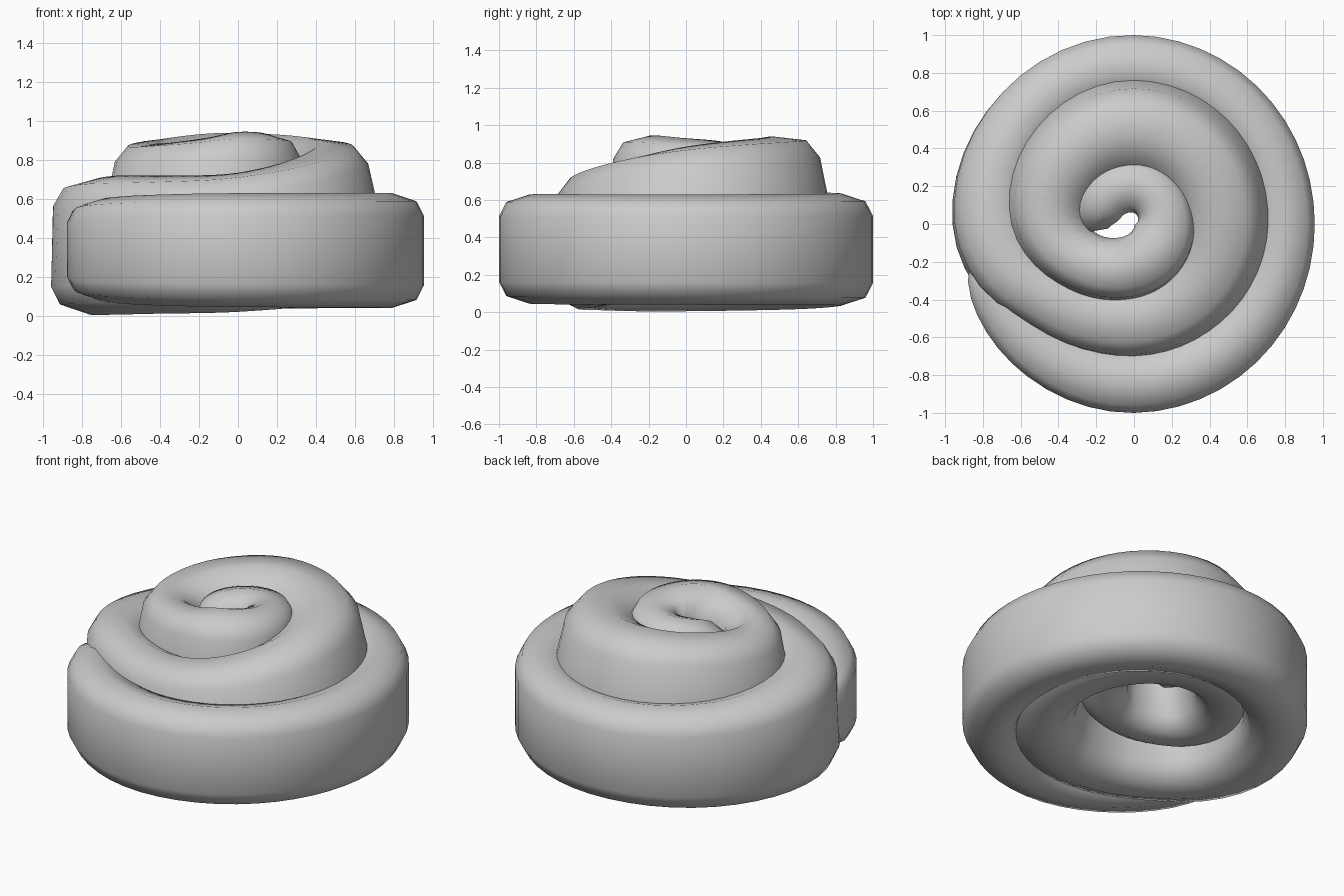
import bpy, bmesh, math

if "Cube" in bpy.data.objects:
    bpy.data.objects.remove(bpy.data.objects["Cube"])

# Spiral keys: angle (deg), outer radius, half width, bottom z, top z, inward lean of the top
KEYS = [
    (193, 0.89, 0.09, 0.18, 0.50, 0),
    (199, 0.93, 0.13, 0.11, 0.57, 0),
    (210, 0.96, 0.15, 0.075, 0.60, 0),
    (235, 0.985, 0.16, 0.055, 0.62, 0),
    (270, 1.0, 0.165, 0.045, 0.63, 0),
    (360, 0.957, 0.165, 0.04, 0.63, 0),
    (450, 1.00, 0.17, 0.035, 0.635, 0),
    (495, 0.985, 0.18, 0.015, 0.65, 0),
    (540, 0.955, 0.205, 0.005, 0.70, .01),
    (562, 0.89, 0.20, 0.005, 0.72, .02),
    (585, 0.78, 0.19, 0.01, 0.72, .035),
    (630, 0.725, 0.205, 0.02, 0.735, .06),
    (720, 0.725, 0.22, 0.09, 0.885, .09),
    (810, 0.765, 0.225, 0.15, 0.94, .08),
    (855, 0.73, 0.21, 0.18, 0.92, .08),
    (900, 0.665, 0.19, 0.21, 0.885, .07),
    (945, 0.50, 0.185, 0.23, 0.91, .05),
    (990, 0.40, 0.18, 0.26, 0.945, .03),
    (1080, 0.33, 0.155, 0.32, 0.93, .02),
    (1170, 0.345, 0.14, 0.38, 0.91, .01),
    (1225, 0.335, 0.13, 0.40, 0.89, 0),
    (1252, 0.31, 0.11, 0.43, 0.85, 0),
    (1270, 0.26, 0.06, 0.50, 0.78, 0),
]

# Rounded cross-section of the dough strip (unit half width and height)
PROFILE = [(1, -.6), (1, .6), (.76, .86), (0, 1), (-.76, .86),
           (-1, .6), (-1, -.6), (-.76, -.86), (0, -1), (.76, -.86)]


def slope(i, k):
    a, b = KEYS[max(i - 1, 0)], KEYS[min(i + 1, len(KEYS) - 1)]
    return (b[k] - a[k]) / (b[0] - a[0])


def sample(i, t, k):
    """Smooth Hermite interpolation of column k between keys i and i+1."""
    p, q = KEYS[i][k], KEYS[i + 1][k]
    h = KEYS[i + 1][0] - KEYS[i][0]
    m, n = slope(i, k) * h, slope(i + 1, k) * h
    return ((2*t**3 - 3*t**2 + 1) * p + (t**3 - 2*t**2 + t) * m
            + (3*t**2 - 2*t**3) * q + (t**3 - t**2) * n)


# Stations along the spiral
stations = []
for i in range(len(KEYS) - 1):
    a0, a1 = KEYS[i][0], KEYS[i + 1][0]
    n = max(1, round((a1 - a0) / 7))
    for j in range(n):
        t = j / n
        stations.append((a0 + (a1 - a0) * t, *[sample(i, t, k) for k in range(1, 6)]))
stations.append(KEYS[-1])

# Sweep the cross-section, tilted inward where it leans, along the rising spiral
bm = bmesh.new()
rings = []
for ang, outer, hw, zb, zt, lean in stations:
    a = math.radians(ang)
    mid, hh = (zb + zt) / 2, (zt - zb) / 2
    ring = []
    for u, v in PROFILE:
        r = outer - hw + hw * u - lean * v
        z = mid + hh * v + lean / hh * hw * u
        ring.append(bm.verts.new((r * math.cos(a), r * math.sin(a), z)))
    rings.append(ring)
count = len(PROFILE)
for r0, r1 in zip(rings, rings[1:]):
    for j in range(count):
        k = (j + 1) % count
        bm.faces.new((r0[j], r0[k], r1[k], r1[j]))

# Blunt ends
bm.faces.new(rings[0])
bm.faces.new(rings[-1])
bmesh.ops.recalc_face_normals(bm, faces=bm.faces)

mesh = bpy.data.meshes.new("rolled_bun")
bm.to_mesh(mesh)
bm.free()
bun = bpy.data.objects.new("rolled_bun", mesh)
bpy.context.collection.objects.link(bun)
bpy.context.view_layer.objects.active = bun
bun.select_set(True)
bpy.ops.object.shade_smooth_by_angle(angle=math.radians(60))
